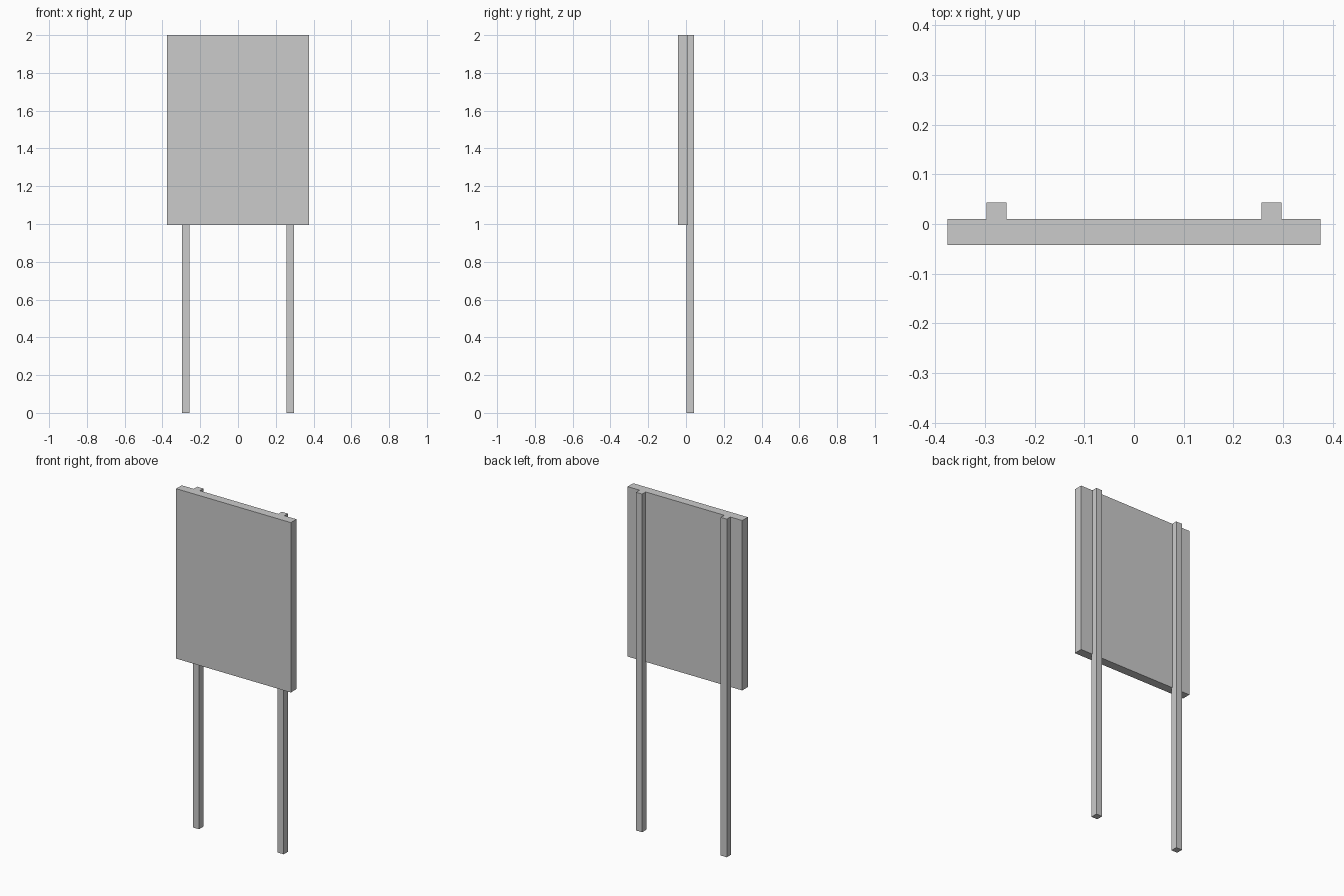
import bpy

if "Cube" in bpy.data.objects:
    bpy.data.objects.remove(bpy.data.objects["Cube"])


def box(name, lo, hi):
    """Axis-aligned box between two corners."""
    centre = [(a + b) / 2 for a, b in zip(lo, hi)]
    bpy.ops.mesh.primitive_cube_add(size=1, location=centre)
    ob = bpy.context.object
    ob.name = name
    ob.scale = [b - a for a, b in zip(lo, hi)]
    bpy.ops.object.transform_apply(location=False, rotation=False, scale=True)
    return ob


# Sign board
box("sign_panel", (-0.375, -0.042, 0.995), (0.375, 0.01, 2.0))

# Two square posts set slightly into the back of the board
for side, x in (("left", -0.277), ("right", 0.277)):
    box(side + "_post", (x - 0.02, 0.003, 0.0), (x + 0.02, 0.043, 2.0))
